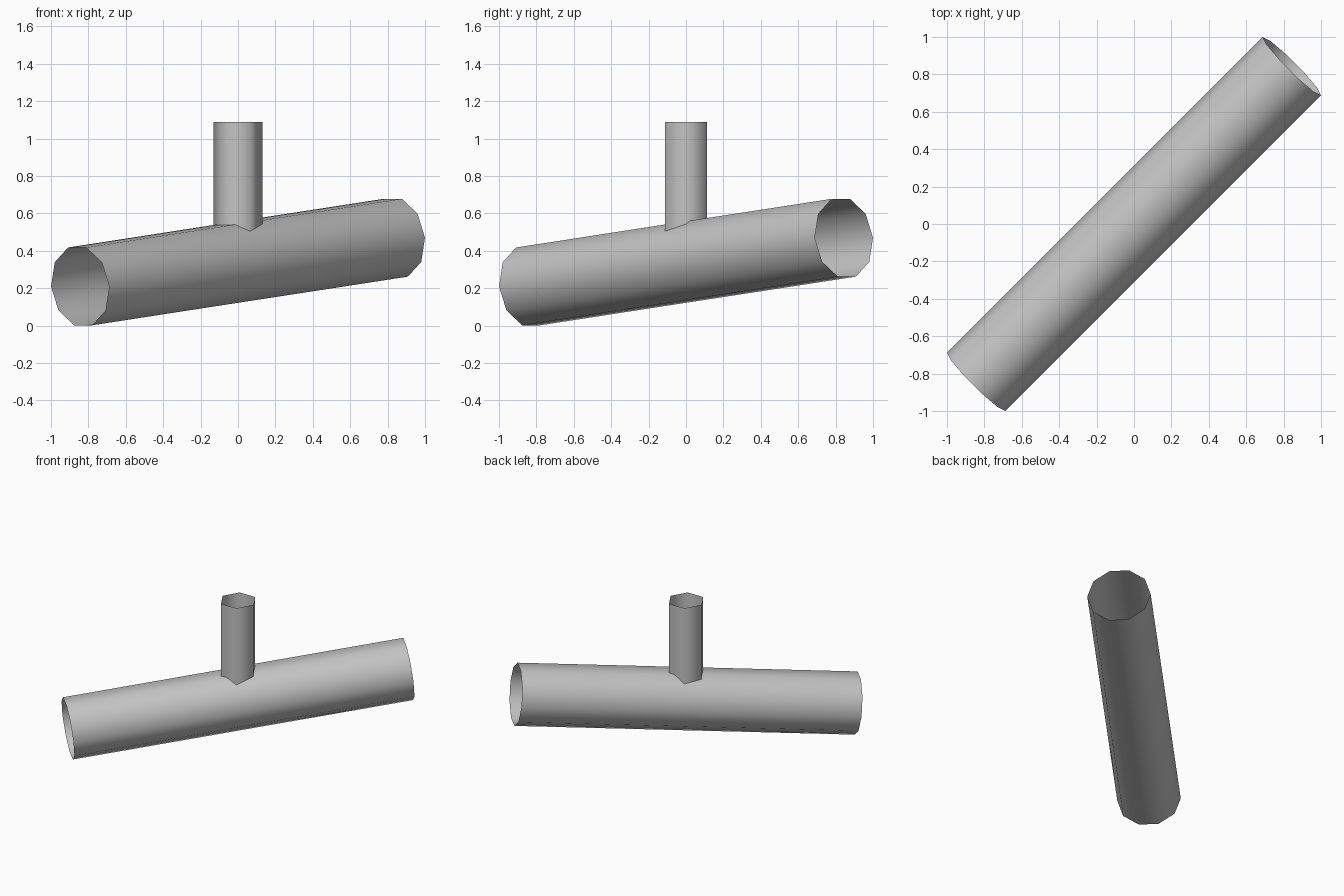
import bpy, bmesh, math
from mathutils import Vector, Matrix

if "Cube" in bpy.data.objects:
    bpy.data.objects.remove(bpy.data.objects["Cube"])

grey = bpy.data.materials.new("plain_grey")
grey.diffuse_color = (0.55, 0.55, 0.55, 1)
grey.use_nodes = True
grey.node_tree.nodes["Principled BSDF"].inputs["Base Color"].default_value = grey.diffuse_color


def tube(name, start, end, radius, sides):
    """Open-ended smooth tube, first corner pointing sideways from its axis."""
    start, end = Vector(start), Vector(end)
    axis = (end - start).normalized()
    side = axis.cross(Vector((0, 0, 1)))
    side = side.normalized() if side.length > 1e-4 else Vector((1, 0, 0))
    up = side.cross(axis)
    frame = Matrix((side, up, axis)).transposed().to_4x4()
    frame.translation = (start + end) / 2
    bm = bmesh.new()
    bmesh.ops.create_cone(bm, cap_ends=False, segments=sides, radius1=radius,
                          radius2=radius, depth=(end - start).length)
    # put a corner exactly on the sideways direction
    v = bm.verts[:][0].co
    turn = Matrix.Rotation(-math.atan2(v.y, v.x), 4, 'Z')
    bm.transform(frame @ turn)
    if frame.determinant() < 0:
        bmesh.ops.reverse_faces(bm, faces=bm.faces[:])
    for f in bm.faces:
        f.smooth = True
    mesh = bpy.data.meshes.new(name)
    bm.to_mesh(mesh)
    bm.free()
    mesh.materials.append(grey)
    obj = bpy.data.objects.new(name, mesh)
    bpy.context.collection.objects.link(obj)
    return obj


# long sloping pipe running diagonally
tube("main_pipe", (-0.844, -0.844, 0.21), (0.844, 0.844, 0.47), 0.22, 10)
# upright six-sided branch rising from the middle of the pipe
tube("branch_pipe", (0, 0, 0.34), (0, 0, 1.09), 0.13, 6)
